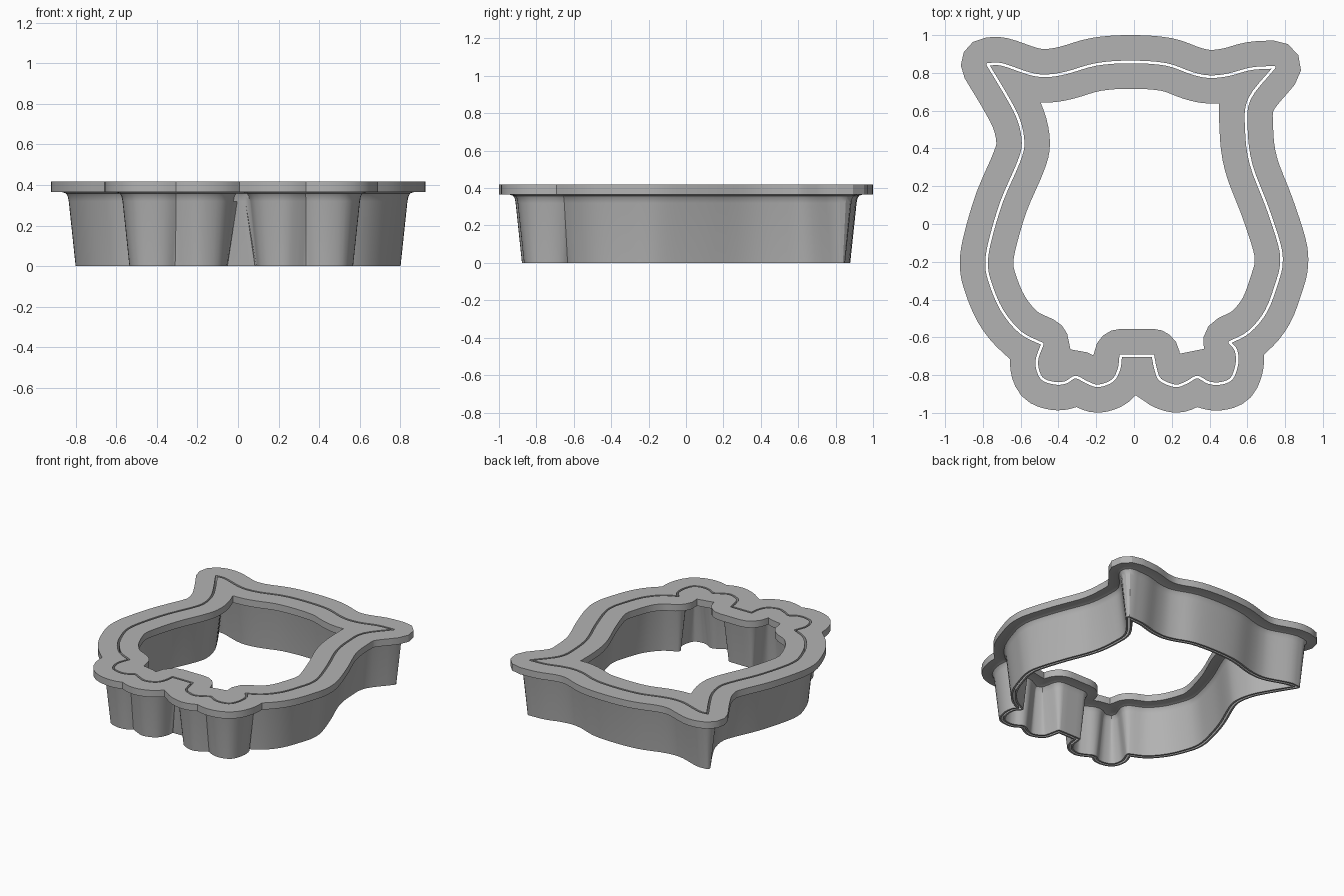
import bpy
import bmesh
import math
from mathutils import Vector
from mathutils.geometry import intersect_line_line, intersect_point_line

if "Cube" in bpy.data.objects:
    bpy.data.objects.remove(bpy.data.objects["Cube"], do_unlink=True)

# One flat grey for the whole cutter
grey = bpy.data.materials.new("plain grey")
grey.use_nodes = True
grey.diffuse_color = (0.45, 0.45, 0.45, 1)
grey.node_tree.nodes["Principled BSDF"].inputs["Base Color"].default_value = grey.diffuse_color

# Clockwise outline of the bird shape: each run is a smooth curve between two corners
runs = {
    "head": [(-.775, .845), (-.7, .845), (-.55, .795), (-.46, .785), (-.36, .8), (-.2, .845), (-.02, .858),
             (.17, .845), (.31, .797), (.4, .78), (.5, .79), (.62, .822), (.743, .83)],
    "left_side": [(.743, .83), (.61, .66), (.595, .5), (.62, .315), (.705, .09), (.77, -.11), (.78, -.21),
                  (.76, -.3), (.7, -.46), (.61, -.57), (.507, -.627)],
    "left_foot": [(.507, -.627), (.54, -.67), (.545, -.74), (.515, -.82), (.45, -.845), (.39, -.838),
                  (.335, -.81), (.28, -.838), (.22, -.857), (.14, -.825), (.115, -.77), (.1, -.697)],
    "crotch": [(.1, -.697), (-.07, -.697)],
    "right_foot": [(-.07, -.697), (-.08, -.77), (-.115, -.83), (-.19, -.857), (-.25, -.838), (-.31, -.81),
                   (-.36, -.838), (-.42, -.843), (-.49, -.815), (-.515, -.73), (-.485, -.635)],
    "right_side": [(-.485, -.635), (-.6, -.575), (-.7, -.455), (-.765, -.3), (-.78, -.2), (-.76, -.08),
                   (-.7, .12), (-.61, .33), (-.587, .43), (-.61, .55), (-.67, .67), (-.775, .845)],
}
STEPS = 4
CORNER_STEPS = 4


def smooth_run(points):
    """Catmull-Rom samples through the points, without the last point."""
    p = [Vector(q) for q in points]
    p = [2 * p[0] - p[1]] + p + [2 * p[-1] - p[-2]]
    out = []
    for a, b, c, d in zip(p, p[1:], p[2:], p[3:]):
        for i in range(STEPS):
            t = i / STEPS
            out.append(b + (c - a) * t / 2 + (2 * a - 5 * b + 4 * c - d) * t * t / 2
                       + (3 * b - a - 3 * c + d) * t ** 3 / 2)
    return out


path, corners = [], set()
for run in runs.values():
    corners.add(len(path))
    path += smooth_run(run)
count = len(path)


def left_normal(a, b):
    d = (b - a).normalized()
    return Vector((-d.y, d.x))


# Stations: a point with its outward direction, fanned at the corners
stations = []
for i, p in enumerate(path):
    n0 = left_normal(path[i - 1], p)
    n1 = left_normal(p, path[(i + 1) % count])
    if i in corners:
        turn = math.atan2(n0.cross(n1), n0.dot(n1))
        for k in range(CORNER_STEPS + 1):
            a = math.atan2(n0.y, n0.x) + turn * k / CORNER_STEPS
            stations.append((p, Vector((math.cos(a), math.sin(a)))))
    else:
        stations.append((p, (n0 + n1).normalized()))


def distance_to_path(q):
    best = 9
    for a, b in zip(path, path[1:] + path[:1]):
        near, t = intersect_point_line(q, a, b)
        t = max(0, min(1, t))
        best = min(best, (q - a.lerp(b, t)).length)
    return best


def offset_loop(distance):
    """Parallel outline; stretches that would overlap are drawn together into a corner."""
    pts = [p + n * distance for p, n in stations]
    need = abs(distance) * 0.97 - 0.0005
    ok = [distance_to_path(q) >= need for q in pts]
    n = len(pts)
    start = next(i for i in range(n) if ok[i] and ok[i - 1])
    i = start
    while i < start + n:
        if ok[i % n]:
            i += 1
            continue
        j = i
        while not ok[j % n]:
            j += 1
        before, after = pts[(i - 1) % n], pts[j % n]
        meet = (before + after) / 2
        # Extend both neighbouring edges to a sharp corner where they meet nearby
        if ok[(i - 2) % n] and ok[(j + 1) % n]:
            hit = intersect_line_line(pts[(i - 2) % n].to_3d(), before.to_3d(),
                                      after.to_3d(), pts[(j + 1) % n].to_3d())
            if hit and (hit[0].to_2d() - meet).length < 0.03:
                meet = hit[0].to_2d()
        for k in range(i, j):
            pts[k % n] = meet
        i = j
    return pts


# Cross-section: distance from the slot centre, height
section = [(.007, 0), (.02, 0), (.054, .32), (.059, .345), (.068, .359), (.088, .366),
           (.142, .366), (.142, .418), (.007, .418)]


def make_shell(name, side):
    loops = {d: offset_loop(d * side) for d in {s[0] for s in section}}
    bm = bmesh.new()
    rings = [[bm.verts.new((p.x, p.y, z)) for p in loops[d]] for d, z in section]
    for r0, r1 in zip(rings, rings[1:] + rings[:1]):
        for i in range(len(r0)):
            bm.faces.new((r0[i - 1], r0[i], r1[i], r1[i - 1]))
    bmesh.ops.remove_doubles(bm, verts=bm.verts, dist=0.0003)
    bmesh.ops.recalc_face_normals(bm, faces=bm.faces)
    mesh = bpy.data.meshes.new(name)
    bm.to_mesh(mesh)
    bm.free()
    mesh.materials.append(grey)
    obj = bpy.data.objects.new(name, mesh)
    bpy.context.collection.objects.link(obj)
    bpy.ops.object.select_all(action='DESELECT')
    obj.select_set(True)
    bpy.context.view_layer.objects.active = obj
    bpy.ops.object.shade_smooth_by_angle(angle=math.radians(30))


# Two walls with flanges, parted by a narrow slot
make_shell("outer_wall_and_flange", 1)
make_shell("inner_wall_and_flange", -1)
